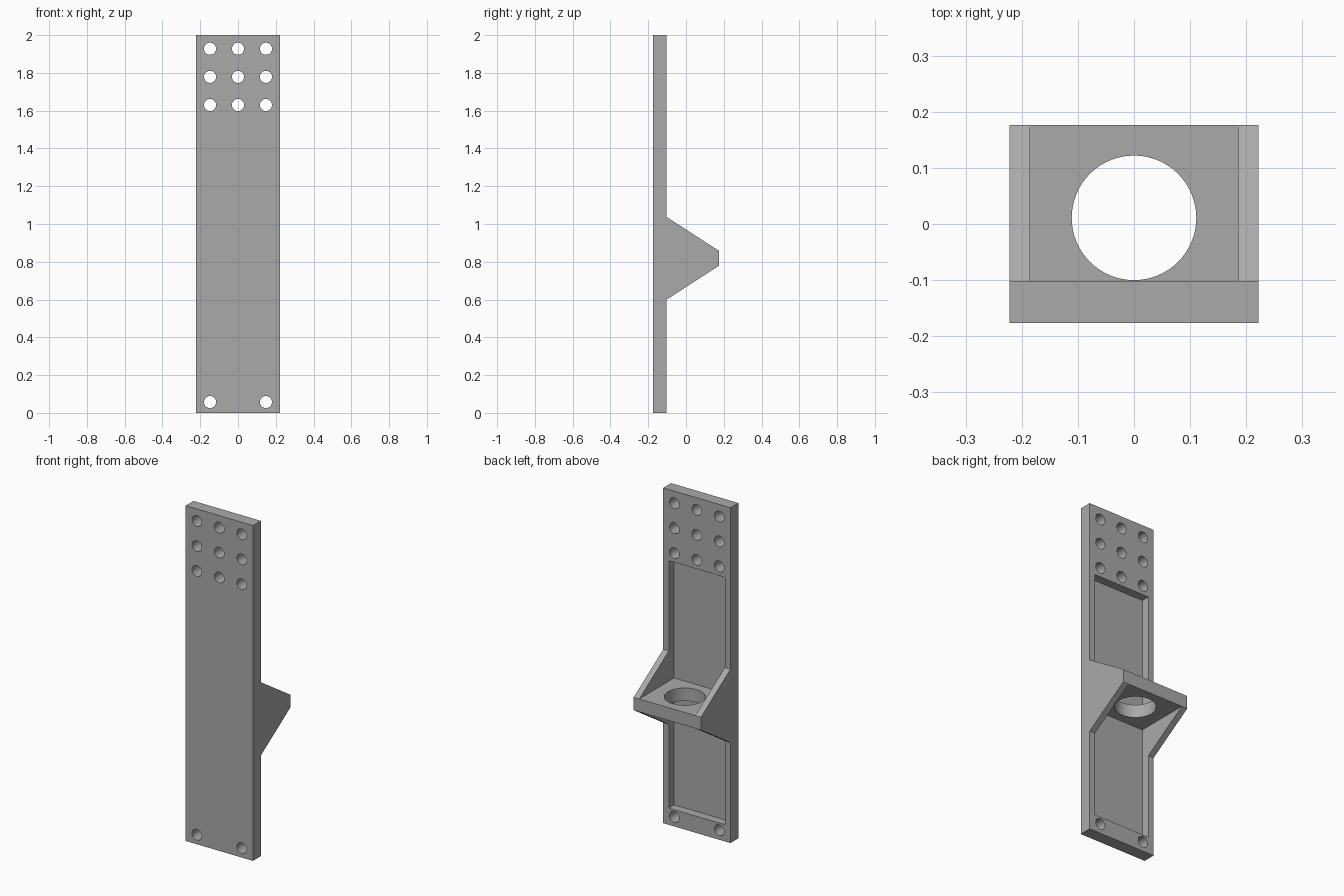
import bpy, bmesh
from mathutils import Matrix, Vector

cube = bpy.data.objects.get("Cube")
if cube:
    bpy.data.objects.remove(cube, do_unlink=True)

HALF_W, FRONT, BACK, TIP = 0.222, -0.176, -0.102, 0.176
POCKET_HALF, POCKET_FLOOR = 0.185, -0.152
SHELF_LOW, SHELF_HIGH = 0.78, 0.857

grey = bpy.data.materials.new("plain grey")
grey.use_nodes = True
colour = (0.4, 0.4, 0.4, 1)
grey.diffuse_color = colour
grey.node_tree.nodes["Principled BSDF"].inputs["Base Color"].default_value = colour


def make_object(name, bm):
    bmesh.ops.recalc_face_normals(bm, faces=bm.faces)
    mesh = bpy.data.meshes.new(name)
    bm.to_mesh(mesh)
    bm.free()
    mesh.materials.append(grey)
    obj = bpy.data.objects.new(name, mesh)
    bpy.context.collection.objects.link(obj)
    return obj


def box(name, low, high):
    low, high = Vector(low), Vector(high)
    bm = bmesh.new()
    place = Matrix.Translation((low + high) / 2) @ Matrix.Diagonal((*(high - low), 1))
    bmesh.ops.create_cube(bm, size=1, matrix=place)
    return make_object(name, bm)


def cylinder(name, centre, radius, depth, sides, axis):
    bm = bmesh.new()
    turn = Vector((0, 0, 1)).rotation_difference(Vector(axis)).to_matrix().to_4x4()
    bmesh.ops.create_cone(bm, cap_ends=True, segments=sides, radius1=radius,
                          radius2=radius, depth=depth,
                          matrix=Matrix.Translation(centre) @ turn)
    return make_object(name, bm)


def cut(target, cutter):
    cutter.hide_render = True
    mod = target.modifiers.new(cutter.name, 'BOOLEAN')
    mod.operation, mod.solver, mod.object = 'DIFFERENCE', 'EXACT', cutter
    bpy.context.view_layer.objects.active = target
    bpy.ops.object.modifier_apply(modifier=mod.name)
    bpy.data.objects.remove(cutter, do_unlink=True)


# Solid bracket: side profile of back plate and gussets, extruded across the width
profile = [(FRONT, 0), (BACK, 0), (BACK, 0.6), (TIP, SHELF_LOW),
           (TIP, SHELF_HIGH), (BACK, 1.037), (BACK, 2), (FRONT, 2)]
bm = bmesh.new()
side = bm.faces.new([bm.verts.new((-HALF_W, y, z)) for y, z in profile])
extruded = bmesh.ops.extrude_face_region(bm, geom=[side])["geom"]
bmesh.ops.translate(bm, vec=(2 * HALF_W, 0, 0),
                    verts=[v for v in extruded if isinstance(v, bmesh.types.BMVert)])
bracket = make_object("bracket", bm)

# Pockets above and below the shelf, leaving side rims and gussets
for name, low, high in (("upper_pocket", SHELF_HIGH, 1.575),
                        ("lower_pocket", 0.1, SHELF_LOW)):
    cut(bracket, box(name, (-POCKET_HALF, POCKET_FLOOR, low), (POCKET_HALF, 0.4, high)))

# Large round opening through the shelf
cut(bracket, cylinder("shelf_opening", (0, 0.011, 0.82), 0.111, 0.3, 64, (0, 0, 1)))

# Mounting holes: grid of nine at the top, two at the bottom
spots = [(x, z) for x in (-0.148, 0, 0.148) for z in (1.63, 1.779, 1.928)]
spots += [(-0.148, 0.057), (0.148, 0.057)]
for x, z in spots:
    cut(bracket, cylinder("mounting_hole", (x, -0.14, z), 0.032, 0.3, 32, (0, 1, 0)))

# Smooth hole walls, crisp edges elsewhere
bpy.ops.object.select_all(action='DESELECT')
bracket.select_set(True)
bpy.context.view_layer.objects.active = bracket
bpy.ops.object.shade_smooth_by_angle(angle=0.5)
